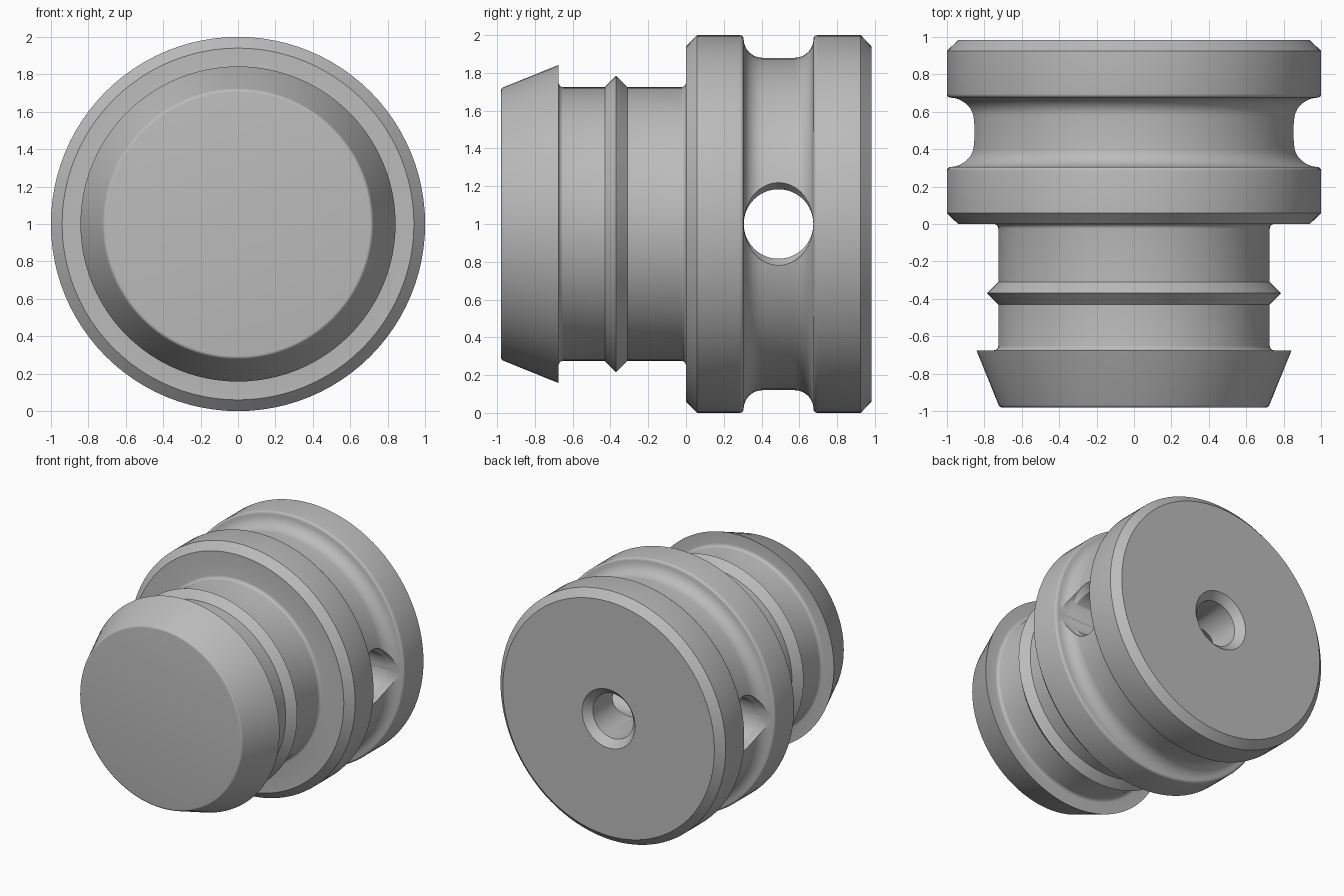
import bpy, bmesh
from math import pi, sin, cos, radians
from mathutils import Matrix, Vector

cube = bpy.data.objects.get("Cube")
if cube:
    bpy.data.objects.remove(cube, do_unlink=True)

grey = bpy.data.materials.new("plain grey")
grey.use_nodes = True
color = (0.5, 0.5, 0.5, 1)
grey.diffuse_color = color
grey.node_tree.nodes["Principled BSDF"].inputs["Base Color"].default_value = color


def arc(radius, along, size, start, end, steps=6):
    """Profile points (radius, position) on a quarter round."""
    angles = [radians(start + (end - start) * i / steps) for i in range(steps + 1)]
    return [(radius + size * cos(a), along + size * sin(a)) for a in angles]


def lathe(name, profile, matrix, segments):
    """Turn a profile about z, then place it with the matrix."""
    bm = bmesh.new()
    verts = [bm.verts.new((r, 0, t)) for r, t in profile]
    edges = [bm.edges.new(pair) for pair in zip(verts, verts[1:])]
    bmesh.ops.spin(bm, geom=verts + edges, cent=(0, 0, 0), axis=(0, 0, 1),
                   angle=2 * pi, steps=segments)
    bmesh.ops.remove_doubles(bm, verts=bm.verts, dist=0.0005)
    bmesh.ops.transform(bm, matrix=matrix, verts=bm.verts)
    bmesh.ops.recalc_face_normals(bm, faces=bm.faces)
    mesh = bpy.data.meshes.new(name)
    bm.to_mesh(mesh)
    bm.free()
    mesh.materials.append(grey)
    obj = bpy.data.objects.new(name, mesh)
    bpy.context.collection.objects.link(obj)
    return obj


# Barbed plug end, from the front face backwards
profile = [(0, -0.98)] + arc(0.705, -0.96, 0.02, -90, -20, 4)
profile += [(0.842, -0.675)] + arc(0.75, -0.65, 0.025, 270, 180, 4)
# Small sealing ridge and neck
profile += [(0.725, -0.43), (0.785, -0.37), (0.725, -0.31)]
profile += arc(0.75, -0.025, 0.025, 180, 90, 4)
# Head with chamfers and a rounded groove
profile += [(0.94, 0), (1, 0.058)]
profile += arc(0.98, 0.285, 0.02, 0, 90, 4)
profile += arc(0.98, 0.405, 0.1, 270, 180, 8)
profile += arc(0.98, 0.575, 0.1, 180, 90, 8)
profile += arc(0.98, 0.695, 0.02, 270, 360, 4)
profile += [(1, 0.925), (0.94, 0.982)]
# Countersunk bore in the back face, ending in the cross hole
profile += [(0.235, 0.982), (0.18, 0.925), (0.18, 0.49), (0, 0.49)]

to_y = Matrix.Translation((0, 0, 1)) @ Matrix.Rotation(-pi / 2, 4, "X")
body = lathe("grooved_plug", profile, to_y, 96)

# Cross hole through the groove, and mouths widened up and down
to_x = Matrix.Translation((0, 0.49, 1)) @ Matrix.Rotation(pi / 2, 4, "Y")
tall = Matrix.Scale(1.19, 4, Vector((1, 0, 0)))
hole = lathe("cross_hole_cutter", [(0, -1.2), (0.184, -1.2), (0.184, 1.2), (0, 1.2)],
             to_x, 64)
cutters = [hole]
for side in (-1, 1):
    mouth = [(0, 0.79), (0.15, 0.79)] + [(0.184, 0.852), (0.184, 1.2), (0, 1.2)]
    cutters.append(lathe("hole_mouth_cutter", [(r, side * t) for r, t in mouth],
                         to_x @ tall, 64))

bpy.context.view_layer.objects.active = body
for cutter in cutters:
    cutter.hide_render = True
    cut = body.modifiers.new("cut", "BOOLEAN")
    cut.operation = "DIFFERENCE"
    cut.solver = "EXACT"
    cut.object = cutter
    bpy.ops.object.modifier_apply(modifier=cut.name)
    bpy.data.objects.remove(cutter, do_unlink=True)

bpy.ops.object.select_all(action="DESELECT")
body.select_set(True)
bpy.ops.object.shade_smooth_by_angle(angle=radians(30))
